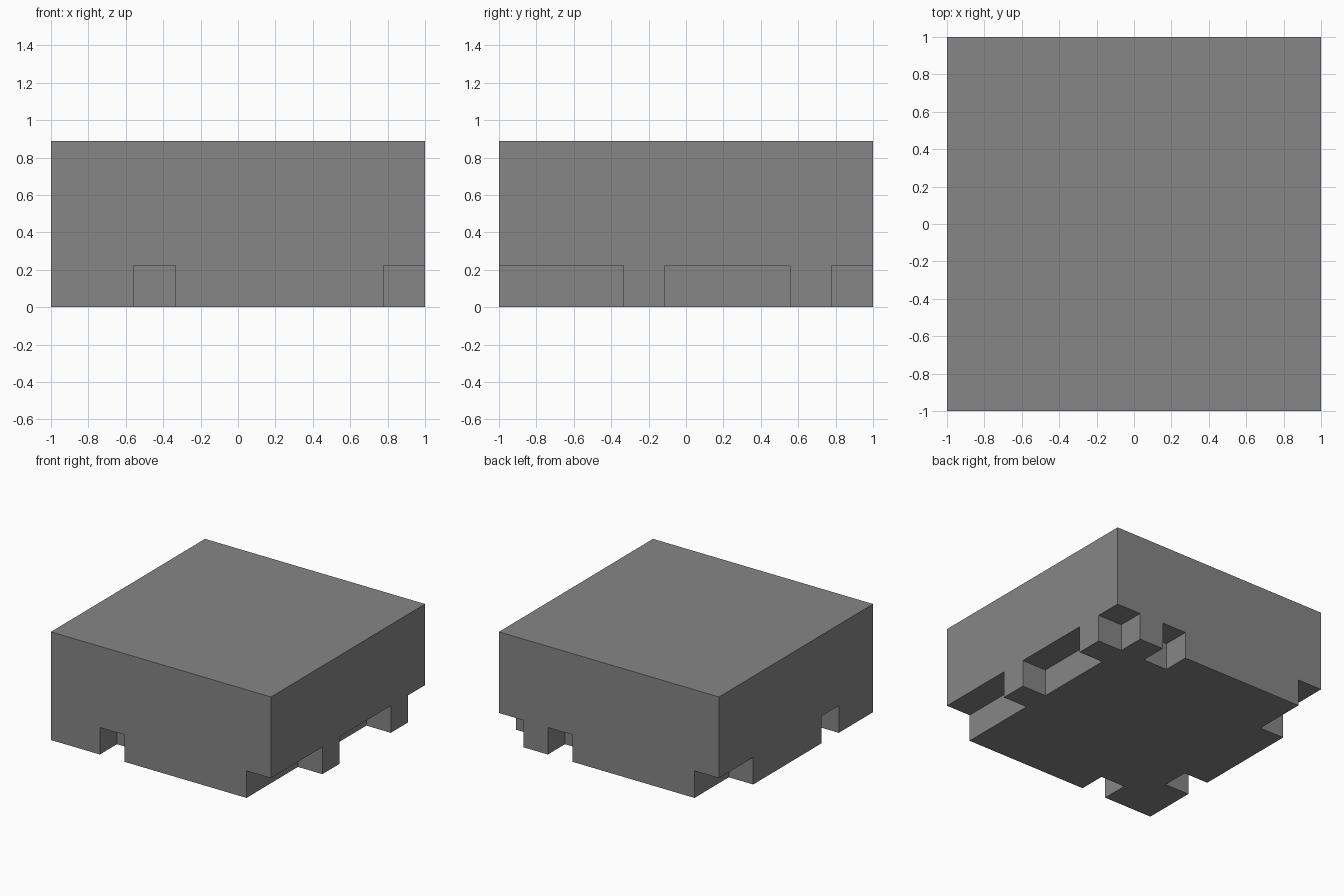
import bpy
import bmesh
from mathutils import Matrix, Vector

default = bpy.data.objects.get("Cube")
if default:
    bpy.data.objects.remove(default, do_unlink=True)

CELLS = 9
CELL = 2 / CELLS
HEIGHT = 4 * CELL
OVER = 0.1  # cutters reach past the outer faces

grey = bpy.data.materials.new("mid grey")
grey.use_nodes = True
colour = (0.24, 0.24, 0.24, 1)
grey.diffuse_color = colour
grey.node_tree.nodes["Principled BSDF"].inputs["Base Color"].default_value = colour


def add_box(bm, low, high):
    low, high = Vector(low), Vector(high)
    matrix = Matrix.Translation((low + high) / 2) @ Matrix.Diagonal((*(high - low), 1))
    bmesh.ops.create_cube(bm, size=1, matrix=matrix)


def make_object(name, bm):
    mesh = bpy.data.meshes.new(name)
    bm.to_mesh(mesh)
    bm.free()
    mesh.materials.append(grey)
    obj = bpy.data.objects.new(name, mesh)
    bpy.context.collection.objects.link(obj)
    return obj


def edge(i):
    """Position of a grid line, pushed outward on the outer border."""
    return -1 + i * CELL + {0: -OVER, CELLS: OVER}.get(i, 0)


# Solid block
bm = bmesh.new()
add_box(bm, (-1, -1, 0), (1, 1, HEIGHT))
block = make_object("notched_block", bm)

# Notches around the foot, as grid line ranges: x start, x end, y start, y end
notches = [
    (2, 3, 0, 1),                              # front
    (8, 9, 0, 3), (8, 9, 4, 7), (8, 9, 8, 9),  # left side and corners
    (6, 7, 8, 9),                              # back
    (0, 1, 7, 9), (0, 1, 2, 3),                # right side and corner
]
bm = bmesh.new()
for x0, x1, y0, y1 in notches:
    add_box(bm, (edge(x0), edge(y0), -OVER), (edge(x1), edge(y1), CELL))
cutter = make_object("notch_cutter", bm)
cutter.hide_render = True

# Cut the notches, then drop the helper
cut = block.modifiers.new("notches", "BOOLEAN")
cut.operation = "DIFFERENCE"
cut.solver = "EXACT"
cut.object = cutter
bpy.context.view_layer.objects.active = block
bpy.ops.object.modifier_apply(modifier=cut.name)
bpy.data.objects.remove(cutter, do_unlink=True)
